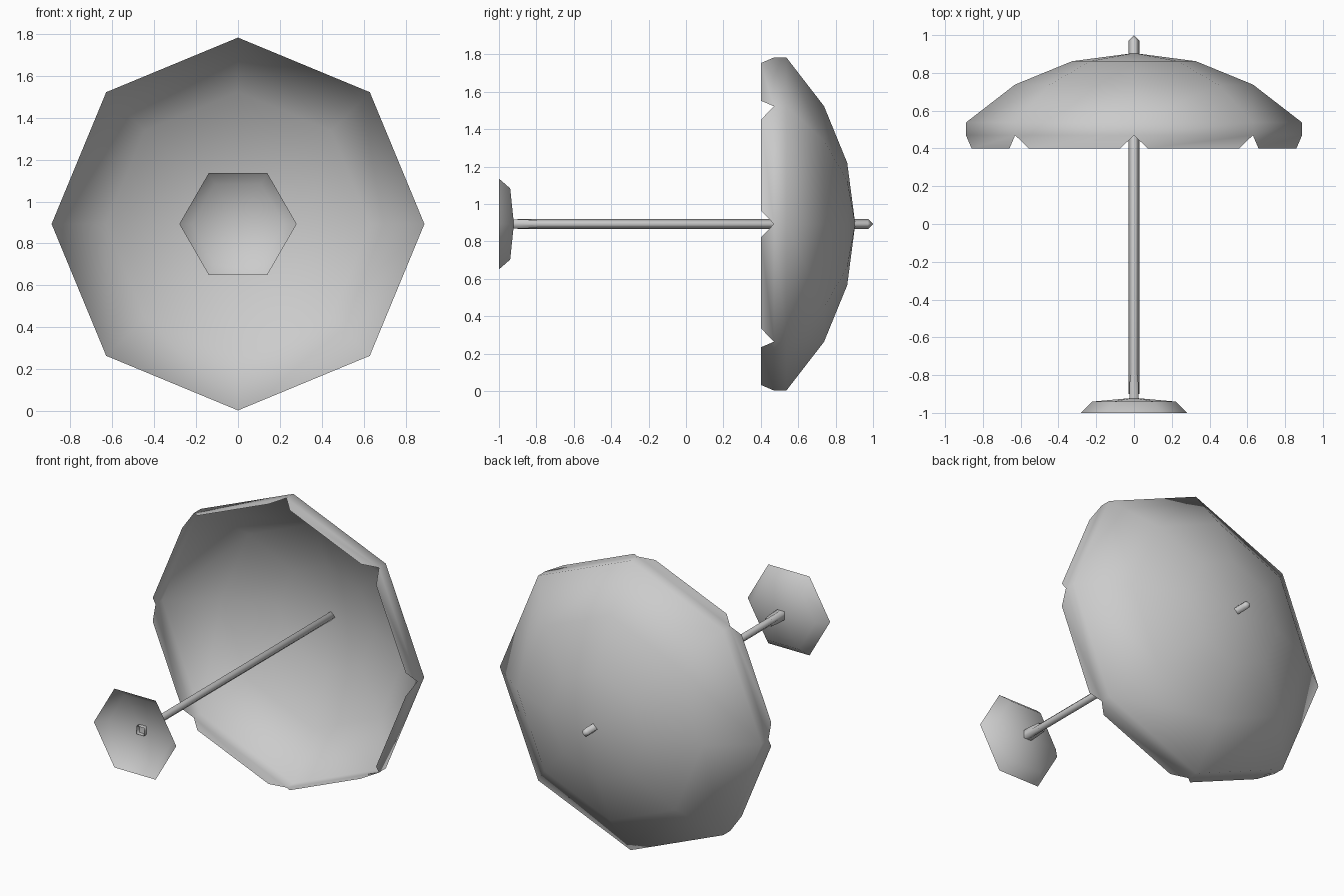
import bpy
from math import cos, sin, pi

if "Cube" in bpy.data.objects:
    bpy.data.objects.remove(bpy.data.objects["Cube"])

CZ = 0.893  # height of the parasol axis, which runs along y


def ring(sides, r, y, turn=0.0):
    return [(r * cos(2 * pi * i / sides + turn), y,
             CZ + r * sin(2 * pi * i / sides + turn)) for i in range(sides)]


def lathe(name, profile, sides, turn=0.0, flaps=None):
    """Faceted tube along y from (radius, y) pairs; radius 0 makes a point."""
    verts, faces, prev = [], [], None
    for r, y in profile:
        if r == 0:
            cur = [len(verts)] * sides
            verts.append((0, y, CZ))
        else:
            cur = list(range(len(verts), len(verts) + sides))
            verts += ring(sides, r, y, turn)
        if prev:
            for i in range(sides):
                j = (i + 1) % sides
                f = [prev[i], prev[j], cur[j], cur[i]]
                faces.append(list(dict.fromkeys(f)))
        prev = cur
    # hanging flaps, inset along each side so notches open at the corners
    if flaps:
        inset, y = flaps
        for i in range(sides):
            a, b = prev[i], prev[(i + 1) % sides]
            pa, pb = verts[a], verts[b]
            n = len(verts)
            for t in (1 - inset, inset):
                verts.append((pa[0] + (pb[0] - pa[0]) * t, y,
                              pa[2] + (pb[2] - pa[2]) * t))
            faces.append([a, b, n, n + 1])
    mesh = bpy.data.meshes.new(name)
    mesh.from_pydata(verts, [], faces)
    mesh.update()
    mesh.shade_smooth()
    obj = bpy.data.objects.new(name, mesh)
    bpy.context.collection.objects.link(obj)
    return obj


# Eight-sided canopy with notched valance
lathe("canopy", [(0, 0.905), (0.327, 0.862), (0.63, 0.738), (0.89, 0.537),
                 (0.89, 0.47)], 8, flaps=(0.115, 0.40))

# Four-sided pole with pointed tip
lathe("pole", [(0, 1.0), (0.028, 0.972), (0.028, -0.90)], 4)

# Square sleeve joining pole and base
lathe("pole_sleeve", [(0.029, -0.80), (0.035, -0.88), (0.035, -0.95)], 4, pi / 4)

# Hollow hexagonal foot
lathe("base", [(0, -0.92), (0.22, -0.94), (0.28, -1.0)], 6)
